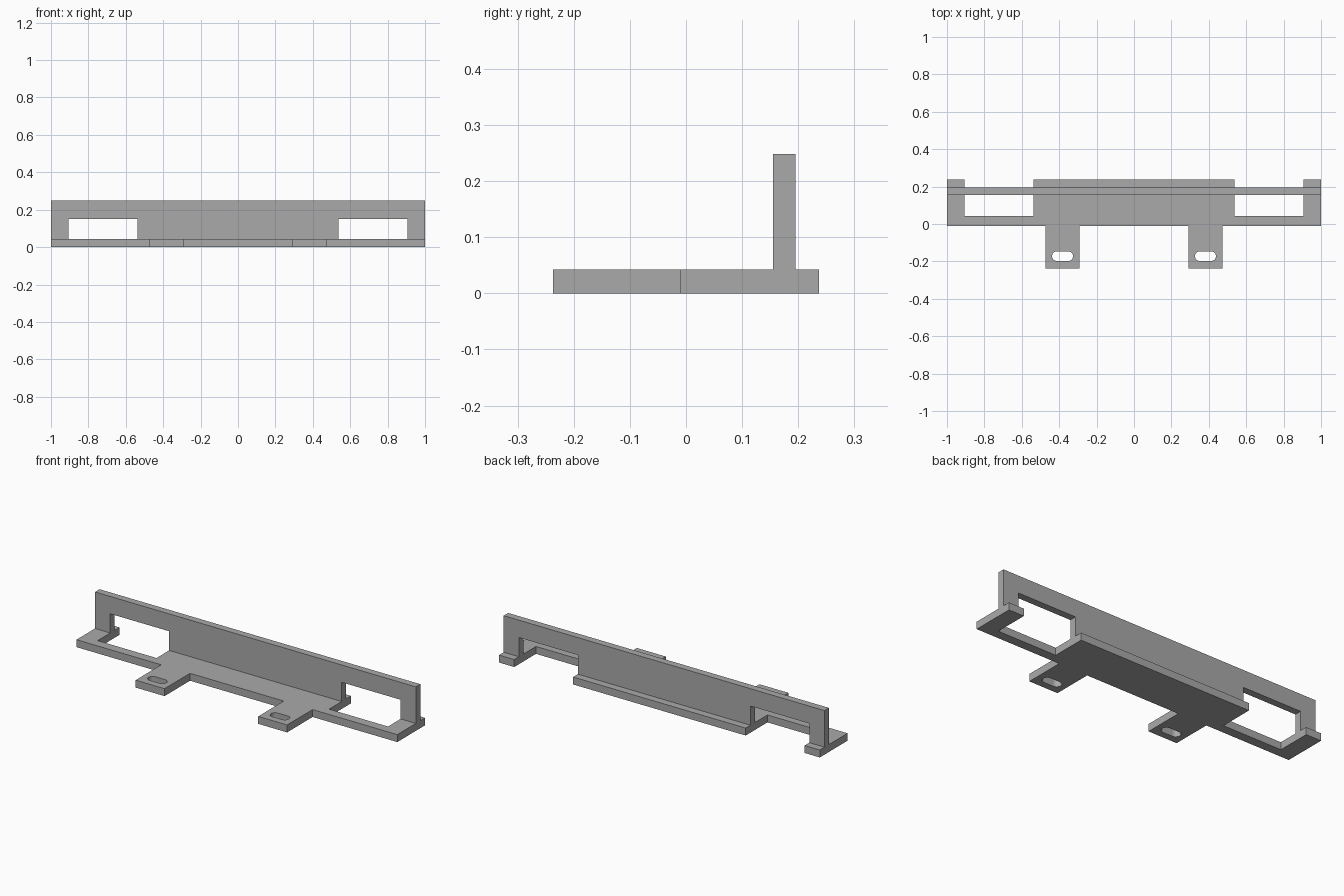
import bpy
import bmesh
from math import cos, sin, pi
from mathutils import Matrix

cube = bpy.data.objects.get("Cube")
if cube:
    bpy.data.objects.remove(cube, do_unlink=True)

grey = bpy.data.materials.new("plain grey")
grey.use_nodes = True
colour = (0.4, 0.4, 0.4, 1)
grey.diffuse_color = colour
grey.node_tree.nodes["Principled BSDF"].inputs["Base Color"].default_value = colour

# Shared dimensions
END, LEG, OPENING = 1.0, 0.905, 0.538
FRONT, RAIL, BACK = -0.01, 0.043, 0.237
THICK, LINTEL, TOP = 0.042, 0.15, 0.248
TAB_IN, TAB_OUT, TAB_FRONT = 0.292, 0.472, -0.237
WALL_FRONT, WALL_BACK = 0.155, 0.195


def mirrored(half):
    """Close a right-hand outline with its mirror image."""
    return half + [(-x, y) for x, y in reversed(half)]


def slot(cx, cy, half_length, radius, steps=12):
    """Outline of a round-ended slot."""
    points = []
    for side, start in ((1, -pi / 2), (-1, pi / 2)):
        for i in range(steps + 1):
            a = start + pi * i / steps
            points.append((cx + side * half_length + radius * cos(a),
                           cy + radius * sin(a)))
    return points


def extruded(name, outlines, depth, matrix):
    """Fill outlines (later ones are holes), thicken and place them."""
    curve = bpy.data.curves.new(name + "_outline", "CURVE")
    curve.dimensions = "2D"
    curve.fill_mode = "BOTH"
    curve.extrude = depth / 2
    for outline in outlines:
        spline = curve.splines.new("POLY")
        spline.points.add(len(outline) - 1)
        for point, (x, y) in zip(spline.points, outline):
            point.co = (x, y, 0, 1)
        spline.use_cyclic_u = True
    source = bpy.data.objects.new(name + "_source", curve)
    bpy.context.collection.objects.link(source)
    bpy.context.view_layer.update()
    graph = bpy.context.evaluated_depsgraph_get()
    mesh = bpy.data.meshes.new_from_object(source.evaluated_get(graph))
    bpy.data.objects.remove(source, do_unlink=True)
    bpy.data.curves.remove(curve)

    bm = bmesh.new()
    bm.from_mesh(mesh)
    bmesh.ops.remove_doubles(bm, verts=bm.verts, dist=0.0001)
    bmesh.ops.transform(bm, matrix=matrix, verts=bm.verts)
    bmesh.ops.recalc_face_normals(bm, faces=bm.faces)
    for face in bm.faces:
        face.smooth = False
    bm.to_mesh(mesh)
    bm.free()
    mesh.name = name
    mesh.materials.clear()
    mesh.materials.append(grey)
    obj = bpy.data.objects.new(name, mesh)
    bpy.context.collection.objects.link(obj)
    return obj


# Base plate with two front tabs, slotted holes and open rear bays
plate = mirrored([
    (TAB_IN, FRONT), (TAB_IN, TAB_FRONT), (TAB_OUT, TAB_FRONT), (TAB_OUT, FRONT),
    (END, FRONT), (END, BACK), (LEG, BACK), (LEG, RAIL),
    (OPENING, RAIL), (OPENING, BACK)])
slots = [slot(side * 0.382, -0.172, 0.03, 0.026) for side in (-1, 1)]
base = extruded("base_plate", [plate] + slots, THICK,
                Matrix.Translation((0, 0, THICK / 2)))

# Upright wall with a window over each bay
wall = mirrored([
    (OPENING, THICK), (OPENING, LINTEL), (LEG, LINTEL), (LEG, THICK),
    (END, THICK), (END, TOP)])
upright = extruded("upright_wall", [wall], WALL_BACK - WALL_FRONT,
                   Matrix.Translation((0, (WALL_FRONT + WALL_BACK) / 2, 0))
                   @ Matrix.Rotation(pi / 2, 4, "X"))
